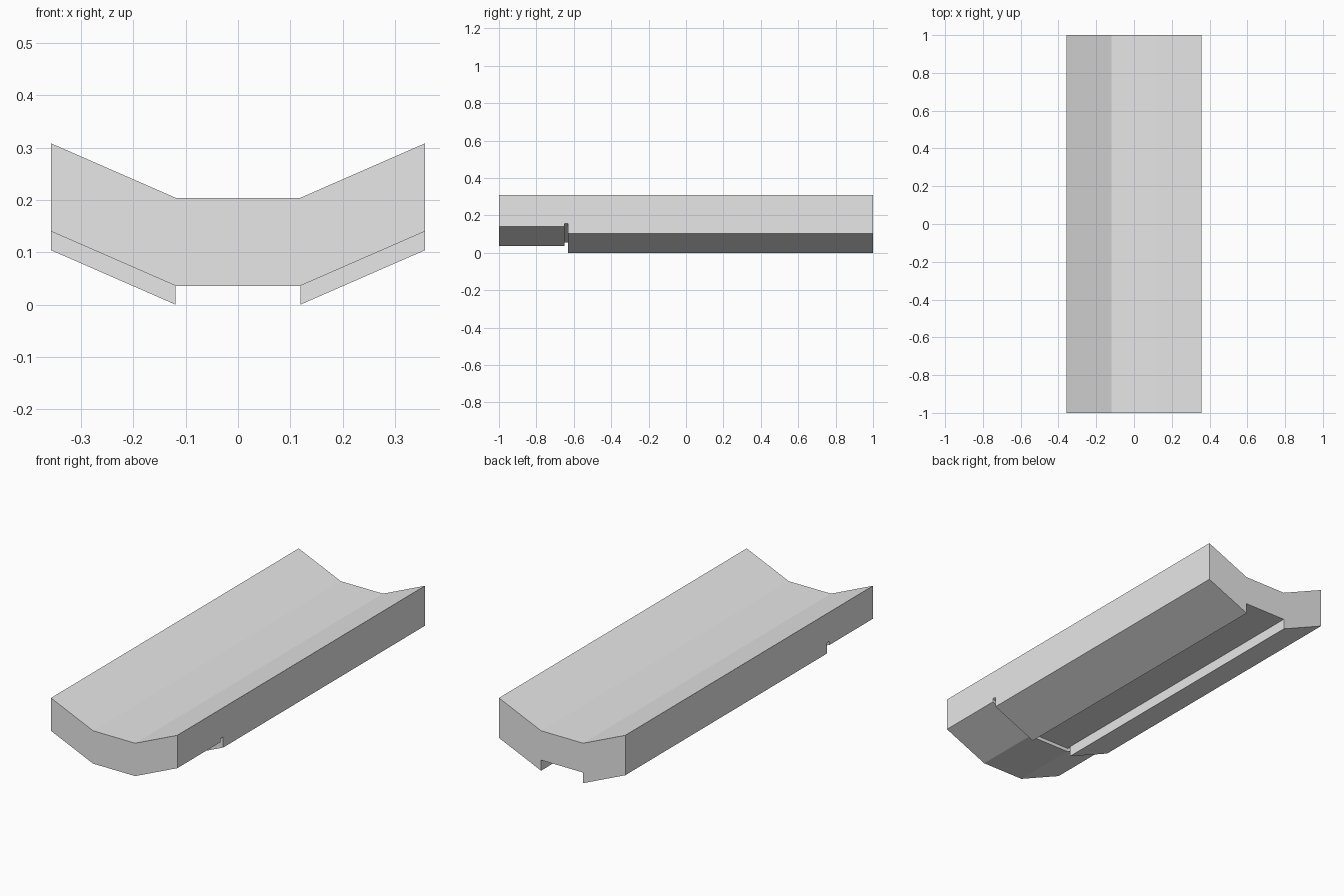
import bpy
import bmesh

if "Cube" in bpy.data.objects:
    bpy.data.objects.remove(bpy.data.objects["Cube"])

HALF_W, HALF_FLAT = 0.357, 0.119   # outer edge and flat centre strip
RISE = 0.104                       # height gained along each sloped wing
TOP, FRONT_BOTTOM, REAR_BOTTOM = 0.204, 0.036, 0.054
STEP_Y, PAD_Y = -0.65, -0.63       # groove start and pad start

grey = bpy.data.materials.new("plain grey")
grey.use_nodes = True
grey.diffuse_color = (0.8, 0.8, 0.8, 1)
grey.node_tree.nodes["Principled BSDF"].inputs["Base Color"].default_value = (0.8, 0.8, 0.8, 1)


def section(xs, z):
    """Points of the trough curve at the given x positions, for centre height z."""
    slope = RISE / (HALF_W - HALF_FLAT)
    return [(x, z + max(0, abs(x) - HALF_FLAT) * slope) for x in xs]


def extrude_along_y(bm, outline, y0, y1):
    """Add a closed prism with an x-z outline between two y positions."""
    front = [bm.verts.new((x, y0, z)) for x, z in outline]
    back = [bm.verts.new((x, y1, z)) for x, z in outline]
    n = len(outline)
    bm.faces.new(front)
    bm.faces.new(back[::-1])
    for i in range(n):
        j = (i + 1) % n
        bm.faces.new((front[i], back[i], back[j], front[j]))


def finish(bm, name):
    bmesh.ops.recalc_face_normals(bm, faces=bm.faces)
    mesh = bpy.data.meshes.new(name)
    bm.to_mesh(mesh)
    bm.free()
    mesh.materials.append(grey)
    obj = bpy.data.objects.new(name, mesh)
    bpy.context.collection.objects.link(obj)
    return obj


# Trough slab: one continuous body with a stepped underside
xs = [-HALF_W, -HALF_FLAT, HALF_FLAT, HALF_W]
bm = bmesh.new()
rings = []
for y, bottom in ((-1, FRONT_BOTTOM), (STEP_Y, FRONT_BOTTOM),
                  (STEP_Y, REAR_BOTTOM), (1, REAR_BOTTOM)):
    rings.append([bm.verts.new((x, y, z)) for x, z in section(xs, bottom)])
top_front, top_back = [[bm.verts.new((x, y, z)) for x, z in section(xs, TOP)]
                       for y in (-1, 1)]
for i in range(3):
    for a, b in zip(rings, rings[1:]):
        bm.faces.new((a[i], a[i + 1], b[i + 1], b[i]))
    bm.faces.new((top_front[i], top_front[i + 1], top_back[i + 1], top_back[i]))
    for ring, top in ((rings[0], top_front), (rings[-1], top_back)):
        bm.faces.new((ring[i], ring[i + 1], top[i + 1], top[i]))
for i in (0, 3):
    bm.faces.new([r[i] for r in rings] + [top_back[i], top_front[i]])
finish(bm, "trough_slab")

# Sloped pads under both wings, leaving an open channel between them
for side, name in ((1, "left_pad"), (-1, "right_pad")):
    edge = [side * HALF_FLAT, side * HALF_W]
    bm = bmesh.new()
    extrude_along_y(bm, section(edge, 0) + section(edge[::-1], REAR_BOTTOM), PAD_Y, 1)
    finish(bm, name)
